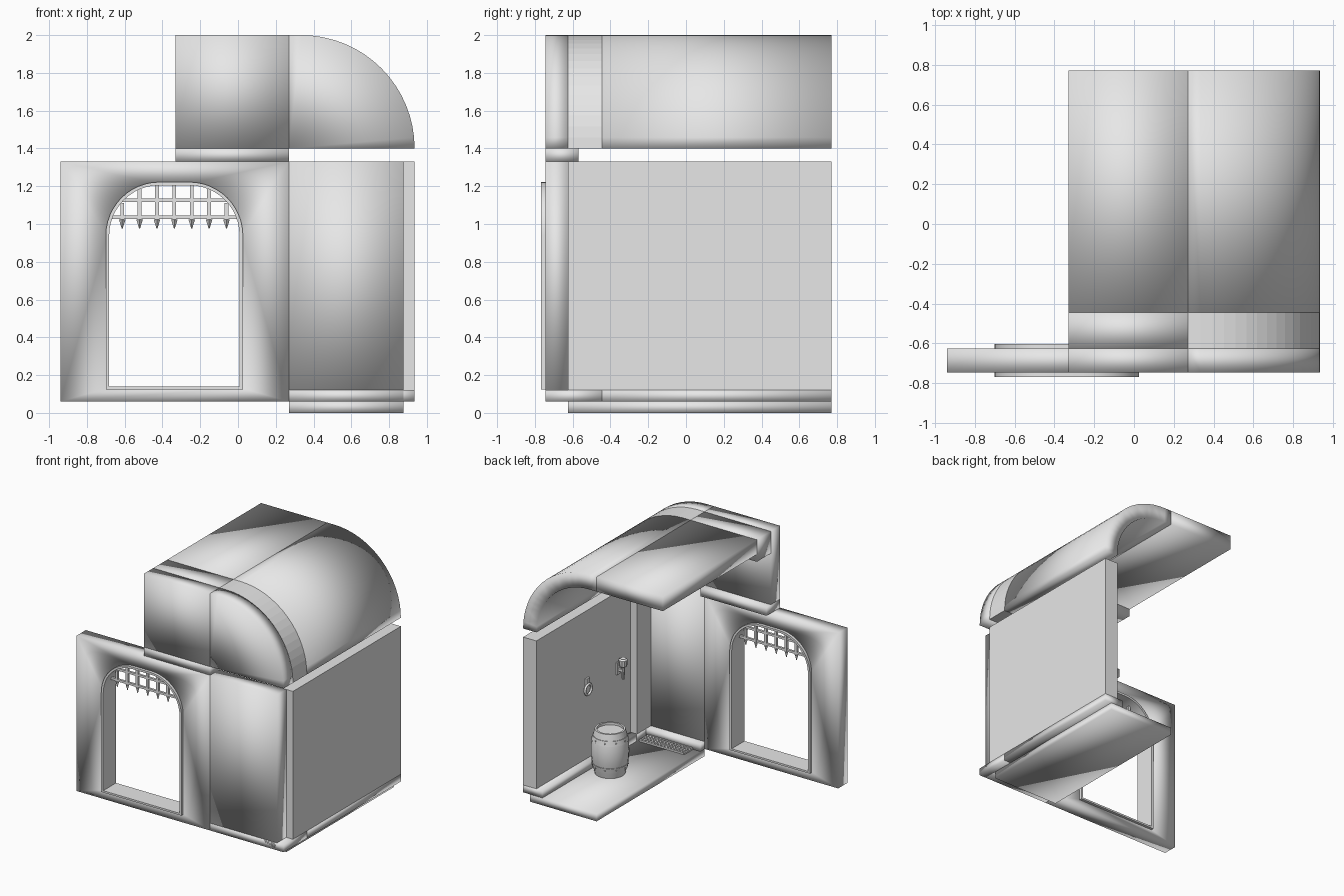
import bpy, bmesh
from math import sin, cos, pi, radians
from mathutils import Vector, Matrix

cube = bpy.data.objects.get("Cube")
if cube:
    bpy.data.objects.remove(cube, do_unlink=True)

stone = bpy.data.materials.new("pale_grey")
stone.use_nodes = True
grey = (0.8, 0.8, 0.8, 1)
stone.diffuse_color = grey
stone.node_tree.nodes["Principled BSDF"].inputs["Base Color"].default_value = grey


def finish(name, bm, shade):
    """shade: 'smooth', 'flat' or 'angle'"""
    bmesh.ops.recalc_face_normals(bm, faces=bm.faces)
    mesh = bpy.data.meshes.new(name)
    bm.to_mesh(mesh)
    bm.free()
    mesh.materials.append(stone)
    obj = bpy.data.objects.new(name, mesh)
    bpy.context.collection.objects.link(obj)
    if shade == "smooth":
        for p in mesh.polygons:
            p.use_smooth = True
    elif shade == "angle":
        bpy.ops.object.select_all(action="DESELECT")
        obj.select_set(True)
        bpy.context.view_layer.objects.active = obj
        bpy.ops.object.shade_smooth_by_angle(angle=radians(35))
    return obj


def add_box(bm, x, y, z):
    size = Matrix.Diagonal((x[1] - x[0], y[1] - y[0], z[1] - z[0], 1))
    mid = Vector((sum(x) / 2, sum(y) / 2, sum(z) / 2))
    bmesh.ops.create_cube(bm, size=1, matrix=Matrix.Translation(mid) @ size)


def box(name, x, y, z, shade="smooth"):
    bm = bmesh.new()
    add_box(bm, x, y, z)
    return finish(name, bm, shade)


def prism(name, loops, y, shade="smooth"):
    """Extrude x-z outlines along y; a second loop is a hole."""
    bm = bmesh.new()
    for loop in loops:
        vs = [bm.verts.new((px, y[0], pz)) for px, pz in loop]
        for a, b in zip(vs, vs[1:] + vs[:1]):
            bm.edges.new((a, b))
    bmesh.ops.triangle_fill(bm, edges=bm.edges[:], use_beauty=True, normal=(0, -1, 0))
    ext = bmesh.ops.extrude_face_region(bm, geom=bm.faces[:], use_keep_orig=True)
    moved = [g for g in ext["geom"] if isinstance(g, bmesh.types.BMVert)]
    bmesh.ops.translate(bm, verts=moved, vec=(0, y[1] - y[0], 0))
    return finish(name, bm, shade)


def lathe(name, profile, centre, steps=20, shade="angle"):
    bm = bmesh.new()
    vs = [bm.verts.new((r, 0, z)) for r, z in profile]
    es = [bm.edges.new(p) for p in zip(vs, vs[1:])]
    bmesh.ops.spin(bm, geom=vs + es, cent=(0, 0, 0), axis=(0, 0, 1), angle=2 * pi, steps=steps)
    bmesh.ops.remove_doubles(bm, verts=bm.verts, dist=1e-4)
    bmesh.ops.translate(bm, verts=bm.verts, vec=centre)
    return finish(name, bm, shade)


def arc(cx, cz, r, a0, a1, n):
    return [(cx + r * cos(a0 + (a1 - a0) * i / n), cz + r * sin(a0 + (a1 - a0) * i / n))
            for i in range(n + 1)]


def arch(half, bottom, top, r, cx=-0.337):
    return ([(cx - half, bottom), (cx + half, bottom)]
            + arc(cx + half - r, top - r, r, 0, pi / 2, 12)
            + arc(cx - half + r, top - r, r, pi / 2, pi, 12))


LEFT, MID, PANEL, EDGE = -0.33, 0.27, 0.875, 0.935
FRONT, BACK = (-0.745, -0.625), 0.77
CORNER, MAIN, LEDGE = (-0.625, -0.445), (-0.445, BACK), (-0.745, -0.57)
LOW, WALL, ROOF = (0.06, 0.12), (0.12, 1.33), (1.4, 2.0)

# Gate wall with arched opening and raised frame
opening, rim = arch(0.345, 0.14, 1.205, 0.265), arch(0.363, 0.125, 1.222, 0.283)
outer = [(-0.94, 0.06), (MID, 0.06), (MID, 1.33), (-0.94, 1.33)]
prism("gate_wall", [outer, arch(0.355, 0.132, 1.213, 0.275)], FRONT)
prism("gate_frame", [rim, opening], (-0.768, -0.602), "angle")

# Portcullis: pointed uprights and cross bars
bm = bmesh.new()
for i in range(7):
    x, side = -0.337 + (i - 3) * 0.092, abs(i - 3)
    top = 1.21 - (0.1 if side == 3 else 0.025 if side == 2 else 0)
    add_box(bm, (x - 0.01, x + 0.01), (-0.695, -0.675), (1.02, top))
    bmesh.ops.create_cone(bm, segments=4, radius1=0.003, radius2=0.017, depth=0.045,
                          cap_ends=True, matrix=Matrix.Translation((x, -0.685, 1.0)))
for z, half in ((1.035, 0.335), (1.125, 0.29)):
    add_box(bm, (-0.337 - half, -0.337 + half), (-0.694, -0.676), (z - 0.009, z + 0.009))
finish("portcullis", bm, "flat")

# Lower room walls
box("front_panel", (MID, PANEL), FRONT, WALL)
box("corner_post", (0.755, EDGE), CORNER, WALL, "flat")
box("side_wall", (0.815, EDGE), MAIN, WALL, "flat")

# Floor and skirting
box("floor", (MID, PANEL), (-0.625, BACK), (0, 0.06))
box("front_skirting", (MID, PANEL), LEDGE, LOW)
box("corner_skirting", (0.76, EDGE), (-0.745, -0.445), LOW)
box("side_skirting", (0.76, EDGE), MAIN, LOW)

# Upper front wall
box("upper_ledge", (LEFT, MID), LEDGE, (1.33, 1.4))
box("upper_front_wall", (LEFT, MID), FRONT, ROOF)
prism("upper_quarter_wall", [[(MID, 1.4)] + arc(0.335, 1.4, 0.6, 0, pi / 2, 16) + [(MID, 2.0)]], FRONT)


# Vaulted roof: curved half and flat half
def vault(thick):
    return (arc(0.335, 1.4, 0.6, 0, pi / 2, 16) + [(MID, 2.0), (MID, 2.0 - thick)]
            + arc(0.335, 1.4, 0.6 - thick, pi / 2, 0, 16))


prism("vault_rib", [vault(0.18)], CORNER, "flat")
prism("vault_roof", [vault(0.12)], MAIN)
box("roof_beam", (LEFT, MID), CORNER, (1.82, 2.0))
box("roof_slab", (LEFT, MID), MAIN, (1.88, 2.0))

# Barrel with hoops and rivets
barrel = Vector((0.61, 0.11, 0.06))
body = [(0, 0), (0.115, 0)] + [(0.115 + 0.028 * sin(pi * i / 8), 0.36 * i / 8) for i in range(1, 8)]
lathe("barrel", body + [(0.115, 0.36), (0.1, 0.36), (0.1, 0.34), (0, 0.34)], barrel)
for level, name in ((0.07, "lower"), (0.29, "upper")):
    r = 0.115 + 0.028 * sin(pi * level / 0.36)
    d = 0.004 if level < 0.18 else -0.004
    lathe(name + "_hoop", [(r - 0.01, level - 0.02), (r + 0.004 - d, level - 0.02),
                           (r + 0.004 + d, level + 0.02), (r - 0.01, level + 0.02)], barrel)
    bm = bmesh.new()
    for i in range(10):
        a = 2 * pi * i / 10
        spot = barrel + Vector(((r + 0.003) * cos(a), (r + 0.003) * sin(a), level))
        bmesh.ops.create_icosphere(bm, subdivisions=1, radius=0.007, matrix=Matrix.Translation(spot))
    finish(name + "_rivets", bm, "smooth")

# Floor drain grate
bm = bmesh.new()
grate_x, grate_y = (0.34, 0.74), (-0.57, -0.46)
for i in range(15):
    x = grate_x[0] + (grate_x[1] - grate_x[0]) * i / 14
    add_box(bm, (x - 0.006, x + 0.006), grate_y, (0.06, 0.072))
for i in range(5):
    y = grate_y[0] + (grate_y[1] - grate_y[0]) * i / 4
    add_box(bm, grate_x, (y - 0.006, y + 0.006), (0.06, 0.074))
finish("drain_grate", bm, "flat")

# Wall ring: a plate with a hanging shackle
box("ring_plate", (0.8, 0.815), (0.1, 0.14), (0.72, 0.78), "flat")
bpy.ops.mesh.primitive_torus_add(location=(0.8, 0.12, 0.69), rotation=(0, pi / 2, 0),
                                 major_radius=0.042, minor_radius=0.01,
                                 major_segments=16, minor_segments=6)
ring = bpy.context.object
ring.name = "wall_ring"
ring.data.materials.append(stone)
bpy.ops.object.shade_smooth()

# Wall torch: plate, arm and flared handle
box("torch_plate", (0.803, 0.815), (-0.3, -0.26), (0.66, 0.76), "flat")
box("torch_arm", (0.765, 0.805), (-0.29, -0.27), (0.69, 0.71), "flat")
lathe("torch", [(0, 0), (0.01, 0), (0.016, 0.1), (0.03, 0.11), (0.034, 0.16), (0.022, 0.17), (0, 0.16)],
      (0.765, -0.28, 0.63), 10)
